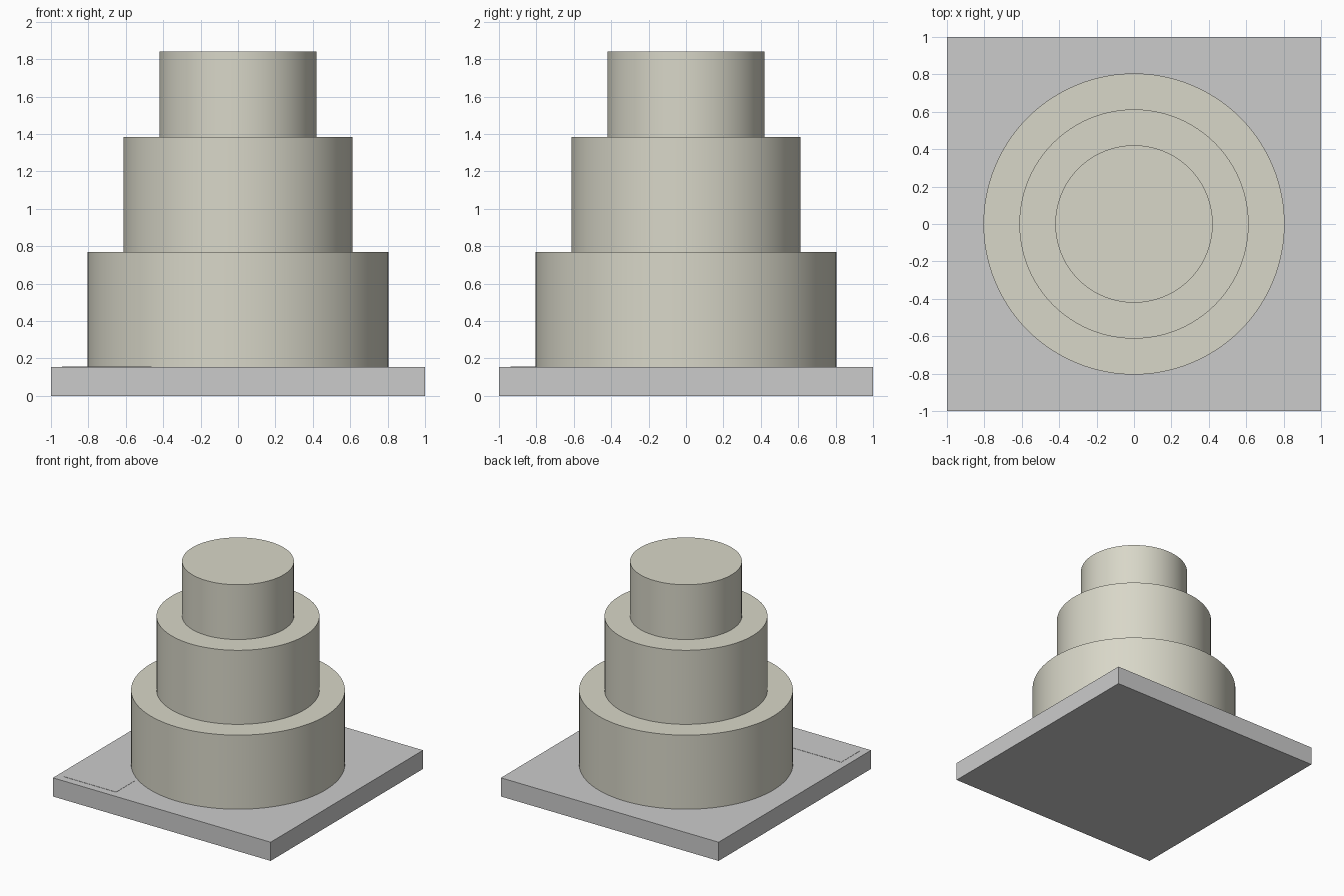
import bpy
from math import radians

if "Cube" in bpy.data.objects:
    bpy.data.objects.remove(bpy.data.objects["Cube"])

# Shared cream icing colour
icing = bpy.data.materials.new("cream_icing")
icing.diffuse_color = (0.69, 0.68, 0.58, 1)
icing.use_nodes = True
icing.node_tree.nodes["Principled BSDF"].inputs["Base Color"].default_value = icing.diffuse_color

BOARD_TOP = 0.155


def box(name, x0, x1, y0, y1, z0, z1):
    bpy.ops.mesh.primitive_cube_add(
        size=1, location=((x0 + x1) / 2, (y0 + y1) / 2, (z0 + z1) / 2))
    obj = bpy.context.object
    obj.name = name
    obj.scale = (x1 - x0, y1 - y0, z1 - z0)
    bpy.ops.object.transform_apply(location=False, rotation=False, scale=True)
    return obj


def tier(name, radius, z0, z1):
    bpy.ops.mesh.primitive_cylinder_add(
        vertices=96, radius=radius, depth=z1 - z0, location=(0, 0, (z0 + z1) / 2))
    obj = bpy.context.object
    obj.name = name
    obj.data.materials.append(icing)
    bpy.ops.object.shade_smooth_by_angle(angle=radians(30))
    return obj


# Square cake board
box("cake_board", -1, 1, -1, 1, 0, BOARD_TOP)

# Three stacked round tiers
tier("bottom_tier", 0.805, BOARD_TOP, 0.77)
tier("middle_tier", 0.613, 0.77, 1.385)
tier("top_tier", 0.421, 1.385, 1.84)

# Blank label lying on the front left corner of the board
box("label_plate", -0.94, -0.463, -0.938, -0.694, BOARD_TOP, BOARD_TOP + 0.002)
